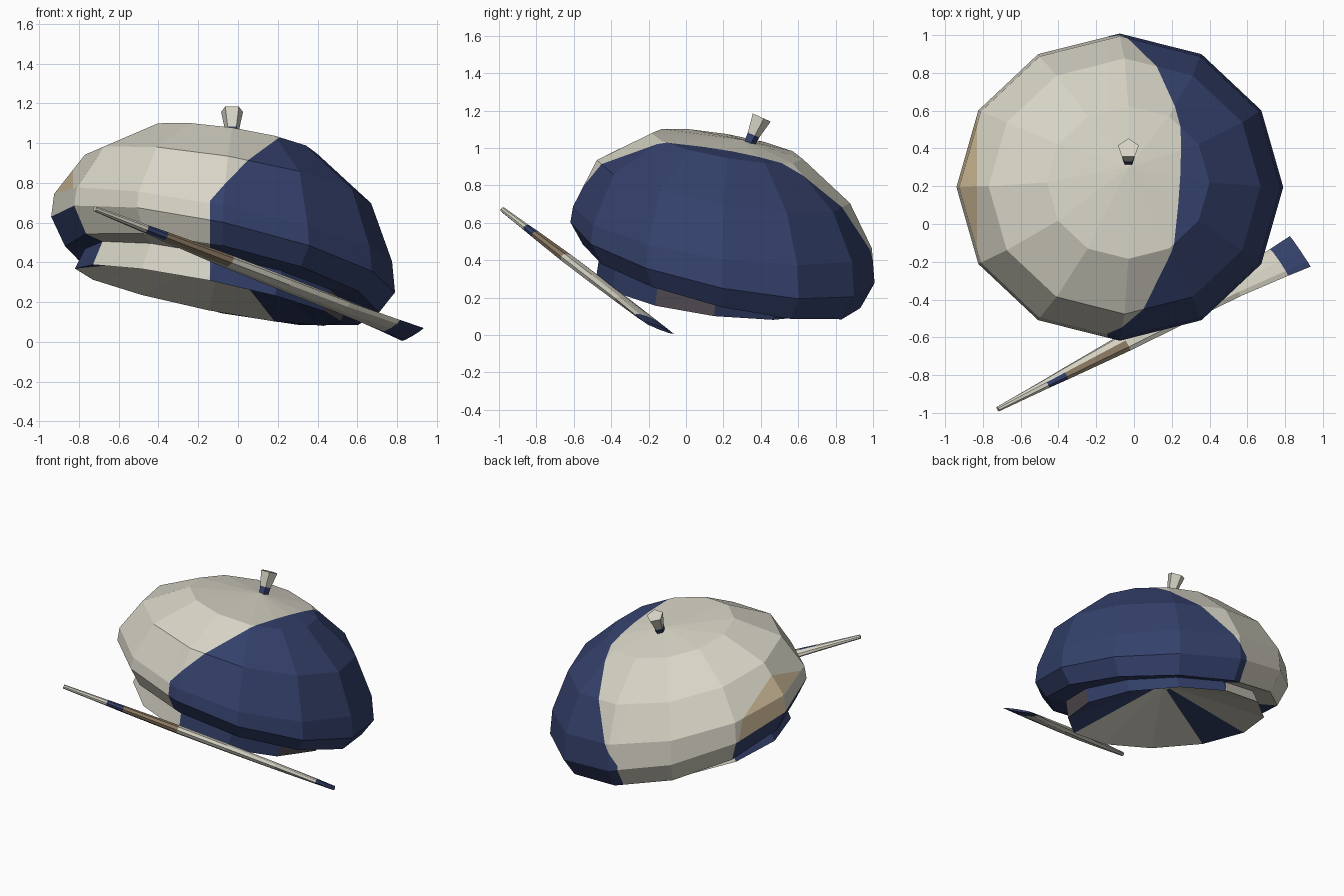
import bpy, bmesh, math
from mathutils import Vector

if "Cube" in bpy.data.objects:
    bpy.data.objects.remove(bpy.data.objects["Cube"])


def material(name, rgb):
    m = bpy.data.materials.new(name)
    m.diffuse_color = (*rgb, 1)
    m.use_nodes = True
    m.node_tree.nodes["Principled BSDF"].inputs["Base Color"].default_value = m.diffuse_color
    return m


MATS = [material("cream", (0.68, 0.66, 0.56)), material("navy", (0.035, 0.053, 0.15)),
        material("tan", (0.56, 0.45, 0.28)), material("brown", (0.27, 0.20, 0.13)),
        material("mauve", (0.10, 0.085, 0.10))]
CREAM, NAVY, TAN, BROWN, MAUVE = range(5)


def make_object(name, bm):
    bmesh.ops.recalc_face_normals(bm, faces=bm.faces[:])
    mesh = bpy.data.meshes.new(name)
    bm.to_mesh(mesh)
    bm.free()
    for m in MATS:
        mesh.materials.append(m)
    obj = bpy.data.objects.new(name, mesh)
    bpy.context.collection.objects.link(obj)
    return obj


def bridge(bm, a, b, tag, layer):
    n = len(a)
    for i in range(n):
        f = bm.faces.new((a[i], a[(i + 1) % n], b[(i + 1) % n], b[i]))
        f[layer] = tag


def fan(bm, ring, apex, tag, layer):
    v = bm.verts.new(apex)
    for i in range(len(ring)):
        f = bm.faces.new((ring[i], ring[(i + 1) % len(ring)], v))
        f[layer] = tag


# Beret: twelve-sided tilted rings, (centre x, y, z, radius, x slope, y slope)
RINGS = [
    (-0.03, 0.22, 1.01, 0.43, -0.15, -0.17),
    (-0.05, 0.20, 0.82, 0.72, -0.17, -0.17),
    (-0.075, 0.195, 0.575, 0.85, -0.20, -0.14),
    (-0.075, 0.195, 0.44, 0.865, -0.22, -0.20),
    (-0.08, 0.19, 0.315, 0.79, -0.21, -0.23),
    (-0.11, 0.16, 0.33, 0.66, -0.21, -0.18),   # fold under the rim
    (-0.15, 0.15, 0.235, 0.67, -0.20, -0.12),  # head band lower edge
]
Y_SCALE = 0.94
FAN = 20
bm = bmesh.new()
layer = bm.faces.layers.int.new("tag")
loops = []
for cx, cy, cz, r, sx, sy in RINGS:
    loop = []
    for i in range(12):
        a = math.radians(30 * i)
        dx, dy = r * math.cos(a), r * Y_SCALE * math.sin(a)
        loop.append(bm.verts.new((cx + dx, cy + dy, cz + sx * dx + sy * dy)))
    loops.append(loop)
fan(bm, loops[0], (-0.03, 0.3, 1.045), 0, layer)
for k in range(len(loops) - 1):
    bridge(bm, loops[k], loops[k + 1], k + 1, layer)
fan(bm, loops[-1], (-0.08, 0.2, 0.44), FAN, layer)

# Cut the two-colour boundary and the worn patch into the cloth
for co, no in (((-0.6, 0, 0), (1, -0.2, -0.81)), ((-0.14, 0, 0), (1, 0, 0)),
               ((-0.83, 0, 0), (1, 0, 0))):
    bmesh.ops.bisect_plane(bm, geom=bm.verts[:] + bm.edges[:] + bm.faces[:],
                           plane_co=co, plane_no=no)
for f in bm.faces:
    c, tag = f.calc_center_median(), f[layer]
    ang = math.degrees(math.atan2(c.y - 0.18, c.x + 0.09))
    if tag == FAN:
        navy = -175 < ang < -155 or -50 < ang < 60
    else:
        navy = c.x > max(-0.14, 0.81 * c.z + 0.2 * c.y - 0.6)
    f.material_index = NAVY if navy else CREAM
    if c.x < -0.83 and (tag == 2 or tag == 3 and ang > 0):   # worn patch on the rim
        f.material_index = TAN
    if tag in (4, 5) and abs(ang) > 150 or tag == 6 and c.x < -0.7:
        f.material_index = NAVY
    if tag == 6 and -30 < ang < 0:                           # patch on the band
        f.material_index = MAUVE
make_object("beret", bm)


# Tube of elliptical sections: list of (centre, half width, half thickness)
def tube(name, sections, wide, thick, sides, colour):
    bm = bmesh.new()
    layer = bm.faces.layers.int.new("tag")
    rings = []
    for c, w, t in sections:
        ring = []
        for i in range(sides):
            a = 2 * math.pi * i / sides
            ring.append(bm.verts.new(c + wide * w * math.cos(a) + thick * t * math.sin(a)))
        rings.append(ring)
    for k in range(len(rings) - 1):
        bridge(bm, rings[k], rings[k + 1], k, layer)
    for ring in (rings[0], rings[-1]):
        f = bm.faces.new(ring)
        f[layer] = 0 if ring is rings[0] else len(rings) - 2
    for f in bm.faces:
        f.material_index = colour(f[layer], f.calc_center_median())
    return make_object(name, bm)


# Stem on top, navy at its foot
foot, top = Vector((-0.03, 0.335, 1.02)), Vector((-0.03, 0.4, 1.165))
up = (top - foot).normalized()
side = Vector((1, 0, 0))
tube("stem", [(foot, 0.032, 0.032), (foot.lerp(top, 0.35), 0.037, 0.037), (top, 0.058, 0.058)],
     up.cross(side), side, 5, lambda k, c: NAVY if k == 0 and c.y < 0.37 else CREAM)

# Paintbrush leaning across the front
tip, end = Vector((-0.72, -0.98, 0.67)), Vector((0.88, -0.145, 0.038))
axis = (end - tip).normalized()
wide = Vector((0.10, -0.17, 0.07))
wide = (wide - axis * wide.dot(axis)).normalized()
thick = wide.cross(axis).normalized()
PROFILE = [(0, 0.014, 0.014), (0.16, 0.027, 0.02), (0.22, 0.034, 0.023), (0.42, 0.052, 0.029),
           (0.6, 0.06, 0.028), (0.78, 0.068, 0.024), (0.93, 0.09, 0.016), (1, 0.103, 0.008)]


def brush_colour(k, c):
    p = c - tip
    off = (p - axis * p.dot(axis)).dot(wide)
    if k == 6:
        return NAVY
    if k in (1, 2) and off > 0:
        return NAVY if k == 1 else BROWN
    return CREAM


tube("paintbrush", [(tip.lerp(end, t), w, h) for t, w, h in PROFILE], wide, thick, 8, brush_colour)
